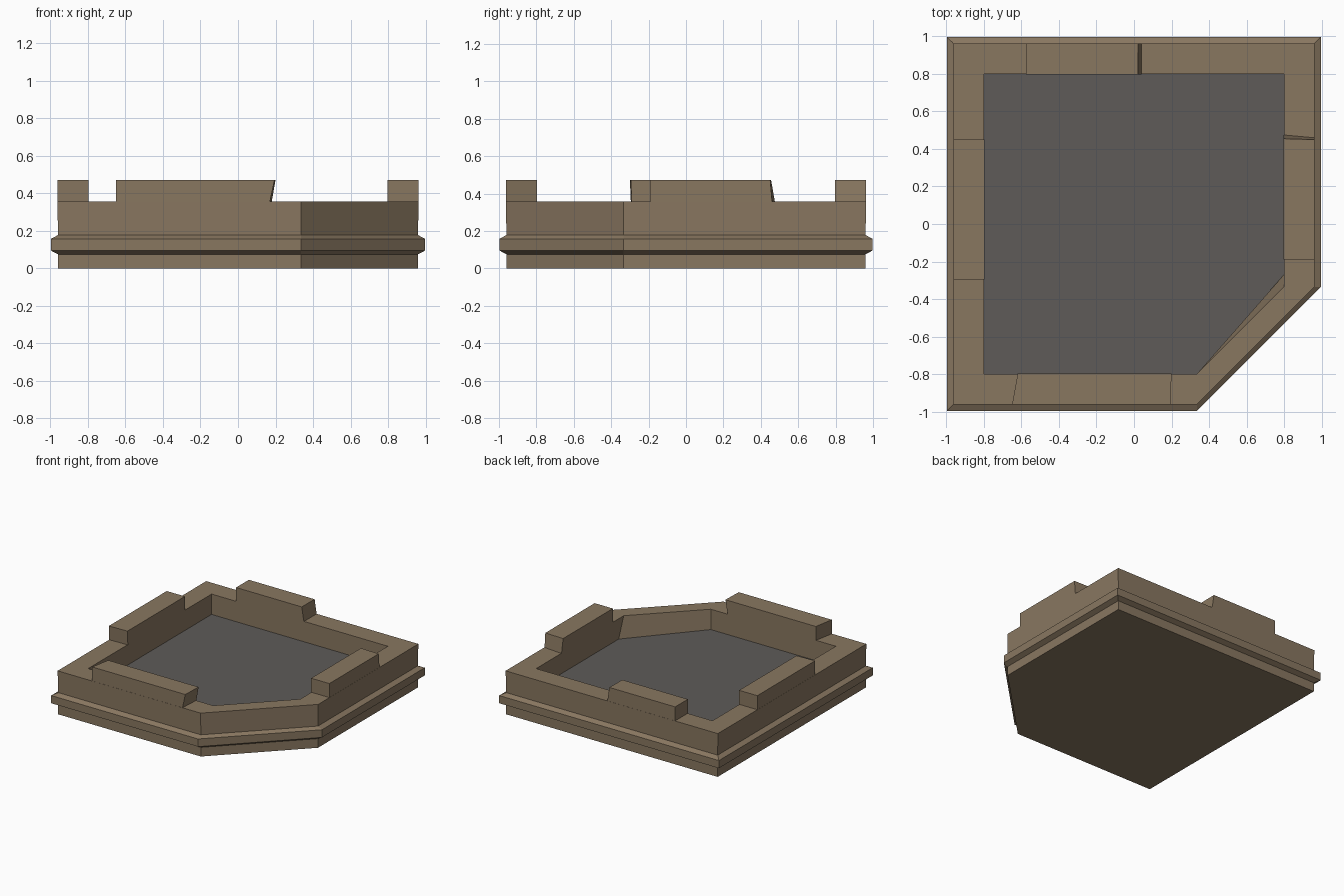
import bpy

if "Cube" in bpy.data.objects:
    bpy.data.objects.remove(bpy.data.objects["Cube"])


def material(name, rgb):
    m = bpy.data.materials.new(name)
    m.diffuse_color = (*rgb, 1)
    m.use_nodes = True
    m.node_tree.nodes["Principled BSDF"].inputs["Base Color"].default_value = m.diffuse_color
    return m


STONE = material("tan stone", (0.25, 0.185, 0.118))
ROOF = material("grey roof", (0.112, 0.105, 0.098))


def build(name, verts, faces, mat):
    me = bpy.data.meshes.new(name)
    me.from_pydata(verts, [], faces)
    me.materials.append(mat)
    me.update()
    ob = bpy.data.objects.new(name, me)
    bpy.context.collection.objects.link(ob)
    return ob


def outline(r, cut, z):
    # square of half size r with its front right corner cut off
    return [(-r, -r, z), (cut, -r, z), (r, -cut, z), (r, r, z), (-r, r, z)]


# Parapet wall: stacked five-sided outlines, up the outside and down the inside
RIM, FLOOR = 0.357, 0.19
rings = [outline(r, 0.335, z) for r, z in
         [(0.96, 0), (0.96, 0.075), (0.997, 0.095), (0.997, 0.158),
          (0.96, 0.178), (0.963, RIM), (0.80, RIM)]]
inner = outline(0.80, 0.335, FLOOR)
inner[2] = (0.80, -0.27, FLOOR)          # inside of the cut corner leans in
rings.append(inner)
verts = [v for ring in rings for v in ring]
faces = [tuple(reversed(range(5)))]      # underside
for k in range(len(rings) - 1):
    for i in range(5):
        j = (i + 1) % 5
        faces.append((5*k + i, 5*k + j, 5*k + 5 + j, 5*k + 5 + i))
build("parapet_wall", verts, faces, STONE)

# Sunken roof surface
build("roof_floor", inner, [tuple(range(5))], ROOF)


# Raised blocks on each wall: a/b = start/end along the wall, as
# (outer bottom, inner bottom, outer top, inner top)
def block(name, place, a, b):
    v = []
    for ends, z, k in ((0, RIM, 0), (1, 0.472, 2)):
        for s, d, q in ((a, 0.962, 0), (b, 0.962, 0), (b, 0.797, 1), (a, 0.797, 1)):
            v.append((*place(s[k + q], d), z))
    f = [(4, 5, 6, 7)] + [(i, (i + 1) % 4, (i + 1) % 4 + 4, i + 4) for i in range(4)]
    ob = build(name, v, f, STONE)
    # mirrored walls need their faces turned outward
    if ob.data.polygons[0].normal.z < 0:
        ob.data.flip_normals()


block("front_block", lambda s, d: (s, -d), (-0.65, -0.62, -0.65, -0.62), (0.17, 0.18, 0.195, 0.20))
block("right_block", lambda s, d: (d, s), (-0.19,) * 4, (0.46, 0.475, 0.45, 0.455))
block("back_block", lambda s, d: (s, d), (-0.575,) * 4, (0.04, 0.04, 0.022, 0.02))
block("left_block", lambda s, d: (-d, s), (-0.295, -0.29, -0.30, -0.295), (0.45,) * 4)
